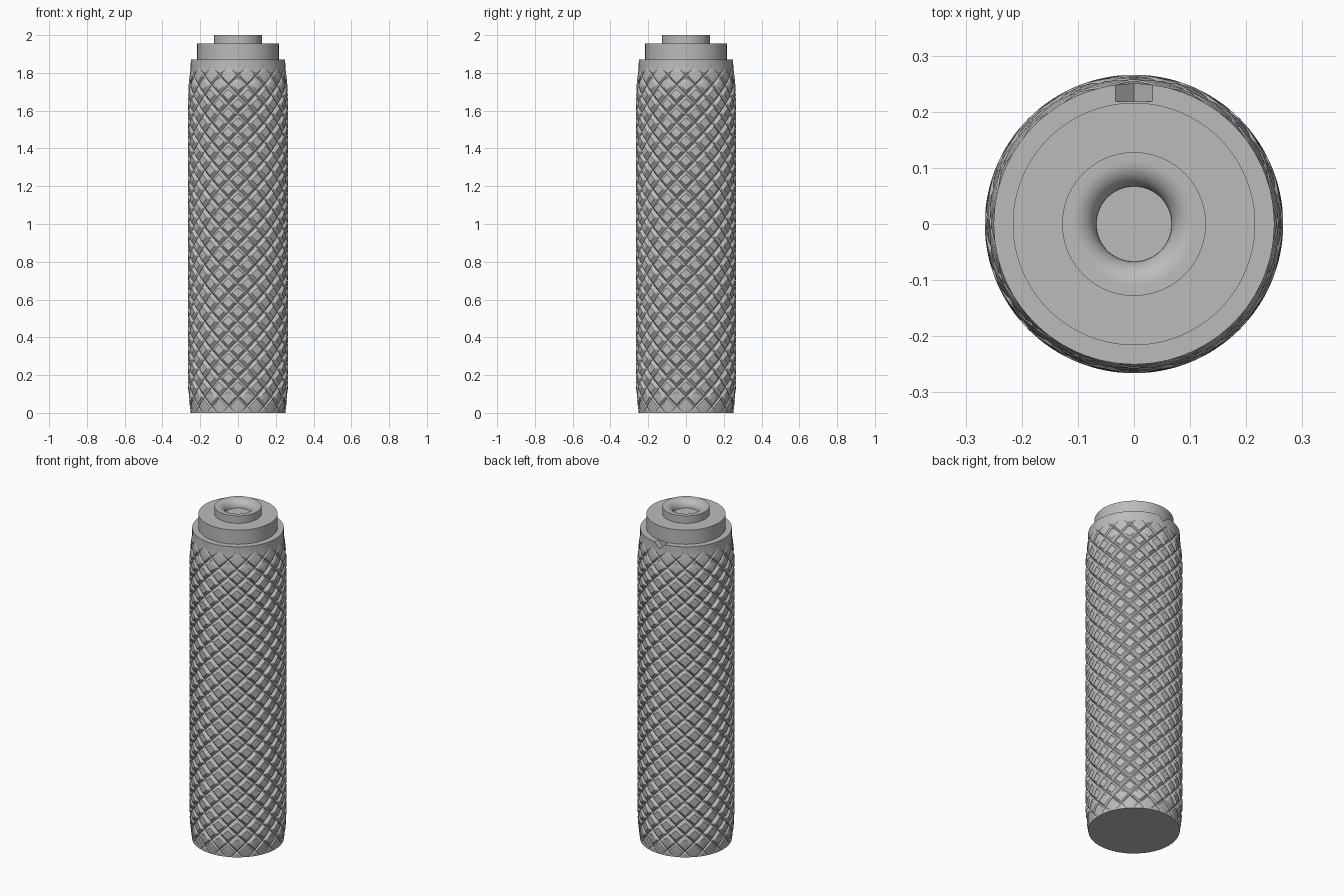
import bpy, bmesh, math

cube = bpy.data.objects.get("Cube")
if cube:
    bpy.data.objects.remove(cube)

STARTS, ROW = 16, 0.1            # diamonds around, diamond height
GROOVE_R, FULL_R = 0.249, 0.266  # groove floor and grip radius
PITCH, SLOPE = 0.072, 1.1
KNURL_TOP, LEDGE = 1.83, 1.87

steel = bpy.data.materials.new("grey_metal")
steel.use_nodes = True
steel.diffuse_color = (0.5, 0.5, 0.5, 1)
steel.node_tree.nodes["Principled BSDF"].inputs["Base Color"].default_value = (0.5, 0.5, 0.5, 1)


def make_object(name, bm):
    bmesh.ops.recalc_face_normals(bm, faces=bm.faces)
    mesh = bpy.data.meshes.new(name)
    bm.to_mesh(mesh)
    bm.free()
    mesh.materials.append(steel)
    ob = bpy.data.objects.new(name, mesh)
    bpy.context.collection.objects.link(ob)
    return ob


def smooth(ob):
    bpy.ops.object.select_all(action="DESELECT")
    ob.select_set(True)
    bpy.context.view_layer.objects.active = ob
    bpy.ops.object.shade_smooth_by_angle(angle=math.radians(25))


def ease(t):
    t = max(0.0, min(1.0, t))
    return 1 - (1 - t) ** 2


def grip_radius(z):
    end = min(ease(z / 0.2), ease((KNURL_TOP - z) / 0.2))
    return GROOVE_R + 0.001 + (FULL_R - GROOVE_R - 0.001) * end


# Knurled grip: a lattice running along both sets of helical grooves
width = (FULL_R - GROOVE_R) / (PITCH * SLOPE)
offsets = [0, width / 2, width, 0.5, 1 - width, 1 - width / 2]
S = len(offsets)
RING = STARTS * S


def line(i):
    return i // S + offsets[i % S]


bm = bmesh.new()
lattice = {}


def lattice_vert(i, j):
    turn = i // RING
    key = (i - turn * RING, j - turn * RING)
    if key not in lattice:
        u, v = line(key[0]), line(key[1])
        angle = math.pi * (u + v) / STARTS
        z = ROW * (u - v) / 2 - 0.015
        near = min(abs(u - round(u)), abs(v - round(v)))
        r = min(grip_radius(z), GROOVE_R + near * PITCH * SLOPE)
        lattice[key] = bm.verts.new((r * math.sin(angle), -r * math.cos(angle), z))
    return lattice[key]


rows = int(2 * KNURL_TOP / ROW + 3) * S
for i in range(RING):
    for j in range(i - rows, i + 2 * S):
        bm.faces.new([lattice_vert(i, j), lattice_vert(i + 1, j),
                      lattice_vert(i + 1, j + 1), lattice_vert(i, j + 1)])

for height, up in ((0, -1), (KNURL_TOP, 1)):
    bmesh.ops.bisect_plane(bm, geom=bm.verts[:] + bm.edges[:] + bm.faces[:], dist=1e-6,
                           plane_co=(0, 0, height), plane_no=(0, 0, up), clear_outer=True)
bmesh.ops.remove_doubles(bm, verts=bm.verts, dist=1e-5)

# Plain band above the knurl, then both end caps
rim = [e for e in bm.edges if e.is_boundary and e.verts[0].co.z > 1]
for el in bmesh.ops.extrude_edge_only(bm, edges=rim)["geom"]:
    if isinstance(el, bmesh.types.BMVert):
        k = 0.25 / el.co.xy.length
        el.co = (el.co.x * k, el.co.y * k, LEDGE)
bmesh.ops.holes_fill(bm, edges=[e for e in bm.edges if e.is_boundary], sides=0)
grip = make_object("knurled_grip", bm)

# V-shaped index notch in the back of the ledge
bm = bmesh.new()
ends = [[bm.verts.new((x, y, z)) for x, z in ((-0.053, 1.89), (0.053, 1.89), (0, 1.837))]
        for y in (0.218, 0.3)]
bm.faces.new(ends[0])
bm.faces.new(ends[1])
for a in range(3):
    b = (a + 1) % 3
    bm.faces.new((ends[0][a], ends[0][b], ends[1][b], ends[1][a]))
cutter = make_object("notch_cutter", bm)
cutter.hide_render = True
cut = grip.modifiers.new("notch", "BOOLEAN")
cut.operation = "DIFFERENCE"
cut.solver = "EXACT"
cut.object = cutter
bpy.context.view_layer.objects.active = grip
bpy.ops.object.modifier_apply(modifier="notch")
bpy.data.objects.remove(cutter)
smooth(grip)


def lathe(name, profile, sides=96):
    bm = bmesh.new()
    verts = [bm.verts.new((r, 0, z)) for r, z in profile]
    edges = [bm.edges.new(pair) for pair in zip(verts, verts[1:])]
    bmesh.ops.spin(bm, geom=verts + edges, cent=(0, 0, 0), axis=(0, 0, 1),
                   angle=math.tau, steps=sides, use_duplicate=False)
    bmesh.ops.remove_doubles(bm, verts=bm.verts, dist=1e-5)
    ob = make_object(name, bm)
    smooth(ob)
    return ob


# Stepped collar
lathe("collar", [(0, LEDGE - 0.01), (0.216, LEDGE - 0.01), (0.216, 1.955), (0, 1.955)])

# Tip with a rounded lip leading into a flat-bottomed socket
lip = 0.044
socket = [(0.067 + lip * (1 - math.sin(a)), 2 - lip + lip * math.cos(a))
          for a in (math.pi / 2 * k / 10 for k in range(11))]
lathe("tip", [(0, 1.95), (0.128, 1.95), (0.128, 2)] + socket + [(0, 2 - lip)])
